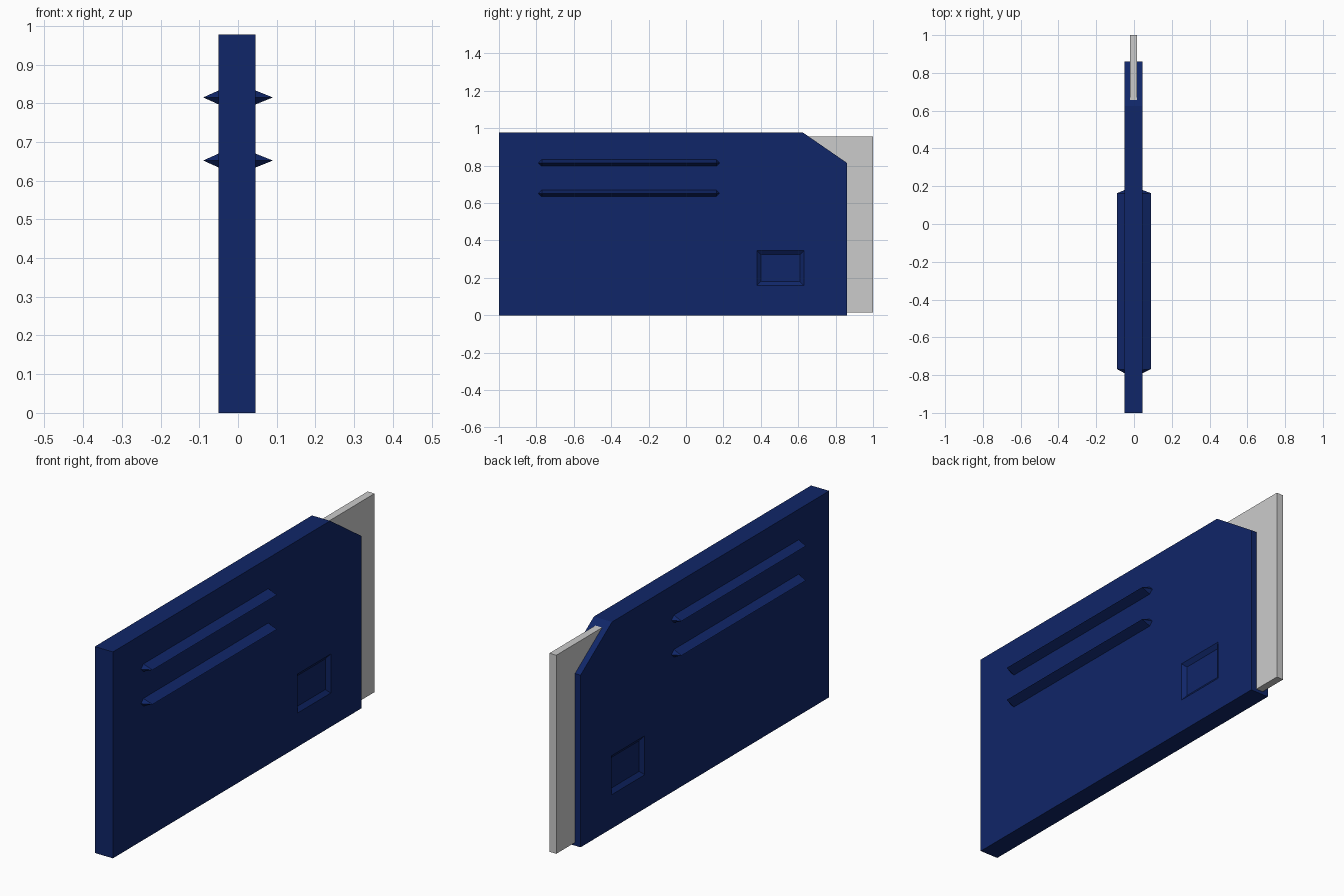
import bpy
import bmesh

old = bpy.data.objects.get("Cube")
if old:
    bpy.data.objects.remove(old, do_unlink=True)


def material(name, rgb):
    m = bpy.data.materials.new(name)
    m.use_nodes = True
    m.diffuse_color = (*rgb, 1)
    m.node_tree.nodes["Principled BSDF"].inputs["Base Color"].default_value = (*rgb, 1)
    return m


navy = material("navy blue", (0.005, 0.019, 0.138))
grey = material("light grey", (0.6, 0.6, 0.6))


def finish(name, bm, mat):
    bmesh.ops.recalc_face_normals(bm, faces=bm.faces)
    mesh = bpy.data.meshes.new(name)
    bm.to_mesh(mesh)
    bm.free()
    mesh.materials.append(mat)
    obj = bpy.data.objects.new(name, mesh)
    bpy.context.collection.objects.link(obj)
    return obj


def loft(name, sections, mat):
    """Join outlines given as (x, [(y, z), ...]) and cap both ends."""
    bm = bmesh.new()
    rings = [[bm.verts.new((x, y, z)) for y, z in pts] for x, pts in sections]
    for a, b in zip(rings, rings[1:]):
        for i in range(len(a)):
            j = (i + 1) % len(a)
            bm.faces.new((a[i], a[j], b[j], b[i]))
    bm.faces.new(rings[0])
    bm.faces.new(rings[-1])
    return finish(name, bm, mat)


def rect(y0, y1, z0, z1):
    return [(y0, z0), (y1, z0), (y1, z1), (y0, z1)]


LEFT, RIGHT = 0.045, -0.05

# Slab body with a clipped upper rear corner
outline = [(-1, 0), (0.86, 0), (0.86, 0.815), (0.625, 0.977), (-1, 0.977)]
body = loft("body", [(RIGHT, outline), (LEFT, outline)], navy)

# Bevelled rectangular recess on each side
outer = rect(0.38, 0.63, 0.16, 0.345)
inner = rect(0.40, 0.61, 0.18, 0.325)
for side, x, out in (("left", LEFT, 1), ("right", RIGHT, -1)):
    cutter = loft(side + "_recess_cutter",
                  [(x - out * 0.015, inner), (x, outer), (x + out * 0.02, outer)], navy)
    cutter.hide_render = True
    cutter.hide_set(True)
    cut = body.modifiers.new(side + " recess", 'BOOLEAN')
    cut.operation = 'DIFFERENCE'
    cut.solver = 'EXACT'
    cut.object = cutter

# Flat plate emerging from the rear edge
plate = rect(0.65, 1.0, 0.015, 0.955)
loft("rear_plate", [(-0.021, plate), (0.015, plate)], grey)


# Sharp-crested ribs with pointed ends
def rib(name, x, tip, z):
    y0, y1, h, taper = -0.79, 0.18, 0.018, 0.018
    bm = bmesh.new()
    base = [bm.verts.new((x, y, z + dz)) for y, dz in
            ((y0, 0), (y0 + taper, -h), (y1 - taper, -h),
             (y1, 0), (y1 - taper, h), (y0 + taper, h))]
    a = bm.verts.new((tip, y0 + 0.022, z))
    b = bm.verts.new((tip, y1 - 0.017, z))
    bm.faces.new(base)
    for face in ((base[0], base[1], a), (base[1], base[2], b, a), (base[2], base[3], b),
                 (base[3], base[4], b), (base[4], base[5], a, b), (base[5], base[0], a)):
        bm.faces.new(face)
    finish(name, bm, navy)


for level, z in (("upper", 0.815), ("lower", 0.652)):
    rib(level + "_left_rib", LEFT, 0.09, z)
    rib(level + "_right_rib", RIGHT, -0.09, z)
